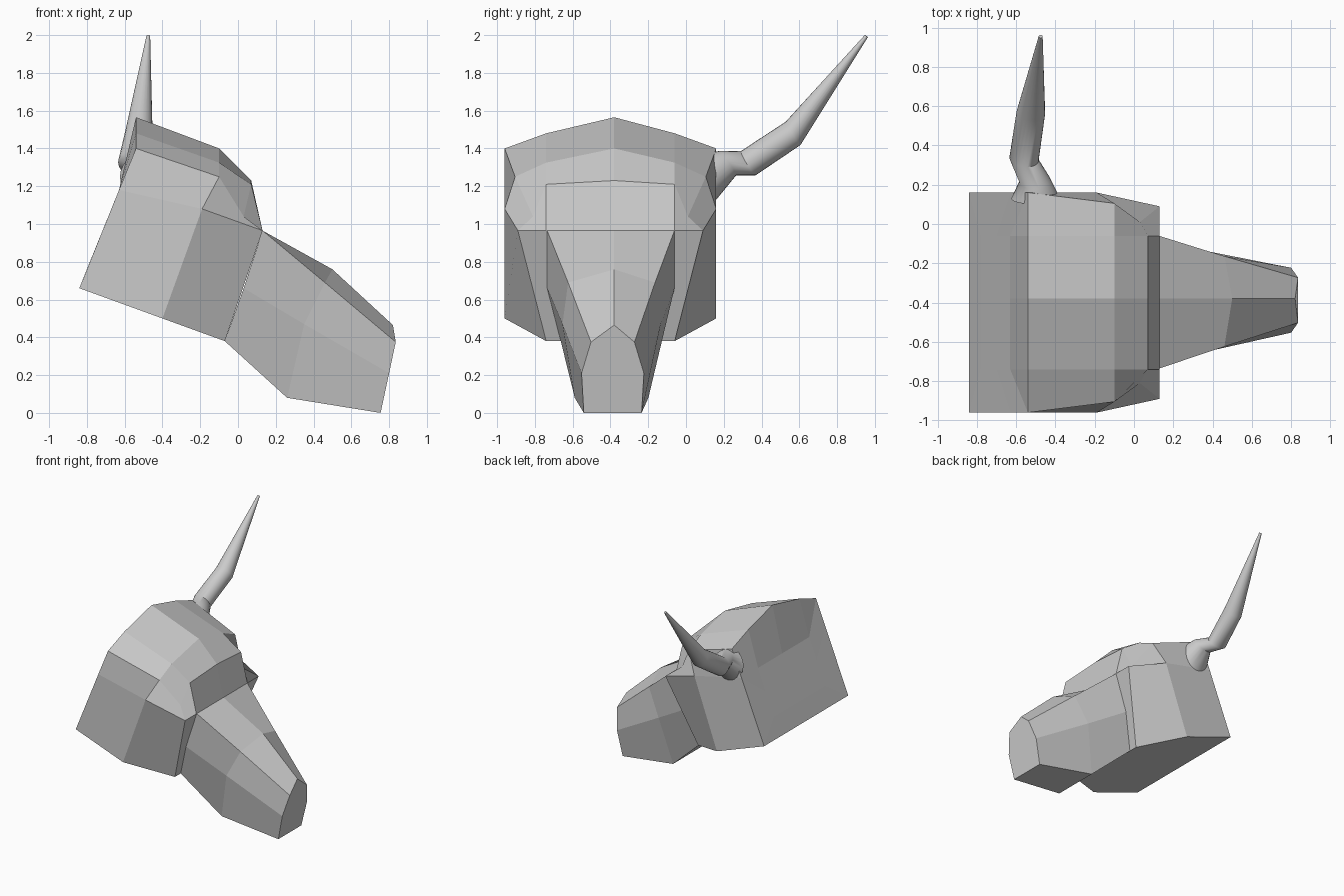
import bpy, bmesh, math
from mathutils import Vector

if "Cube" in bpy.data.objects:
    bpy.data.objects.remove(bpy.data.objects["Cube"])


def finish(name, bm, smooth=False):
    bmesh.ops.remove_doubles(bm, verts=bm.verts, dist=0.001)
    bmesh.ops.dissolve_degenerate(bm, dist=0.0005, edges=bm.edges)
    bmesh.ops.recalc_face_normals(bm, faces=bm.faces)
    mesh = bpy.data.meshes.new(name)
    bm.to_mesh(mesh)
    bm.free()
    ob = bpy.data.objects.new(name, mesh)
    bpy.context.collection.objects.link(ob)
    if smooth:
        bpy.ops.object.select_all(action='DESELECT')
        bpy.context.view_layer.objects.active = ob
        ob.select_set(True)
        bpy.ops.object.shade_smooth_by_angle(angle=math.radians(40))
    return ob


def skin(rings, name, smooth=False):
    """Bridge closed rings of points and cap both ends."""
    bm = bmesh.new()
    rows = [[bm.verts.new(p) for p in ring] for ring in rings]
    n = len(rows[0])
    for a, b in zip(rows, rows[1:]):
        for i in range(n):
            j = (i + 1) % n
            bm.faces.new((a[i], a[j], b[j], b[i]))
    bm.faces.new(rows[0])
    bm.faces.new(rows[-1])
    return finish(name, bm, smooth)


def mirrored(half, centre, ridge=-0.38):
    """Half section of (x, z, half width), bottom to ridge, made whole."""
    left = [(x, centre - w, z) for x, z, w in half[:-1]]
    right = [(x, centre + w, z) for x, z, w in half[-2::-1]]
    x, z, _ = half[-1]
    return left + [(x, ridge, z)] + right


# Cranium: back panel, rear rim, middle, brow, front rim
cranium = [
    [(-.78, .81, .34), (-.70, 1.0, .34), (-.63, 1.18, .34), (-.63, 1.18, .34), (-.63, 1.18, 0)],
    [(-.84, .66, .56), (-.63, 1.18, .56), (-.54, 1.40, .56), (-.54, 1.48, .34), (-.54, 1.565, 0)],
    [(-.40, .50, .56), (-.19, 1.08, .56), (-.10, 1.25, .505), (-.10, 1.325, .34), (-.10, 1.40, 0)],
    [(-.07, .38, .34), (.13, .965, .49), (.03, 1.04, .41), (.07, 1.21, .34), (.07, 1.23, 0)],
    [(-.07, .38, .34), (.13, .965, .49), (.13, .965, .49), (.13, .965, .34), (.13, .965, 0)],
]
skin([mirrored(s, -0.40) for s in cranium], "cranium")

# Snout: base, middle, nose
snout = [
    ([(-.07, .38, .265), (.03, .66, .337), (.13, .965, .337), (.13, .965, 0)], -0.398),
    ([(.26, .08, .195), (.35, .47, .26), (.46, .69, .23), (.50, .76, 0)], -0.394),
    ([(.755, 0, .153), (.80, .21, .165), (.835, .375, .115), (.82, .465, 0)], -0.388),
]
skin([mirrored(s, c) for s, c in snout], "snout")

# Horn: tapering round rings along a bent path (centre, normal, radius)
horn = [
    ((-.50, .13, 1.25), (0, 1, .25), .125),
    ((-.505, .222, 1.322), (-.1, .83, .55), .078),
    ((-.56, .33, 1.322), (.12, .83, .50), .075),
    ((-.525, .567, 1.48), (.08, .83, .53), .073),
    ((-.475, .955, 1.995), (.07, .6, .8), .010),
]
rings = []
for c, nrm, r in horn:
    n = Vector(nrm).normalized()
    u = Vector((1, 0, 0))
    u = (u - n * u.dot(n)).normalized()
    v = n.cross(u)
    rings.append([Vector(c) + r * (u * math.cos(t) + v * math.sin(t))
                  for t in (2 * math.pi * i / 24 for i in range(24))])
skin(rings, "horn", smooth=True)
